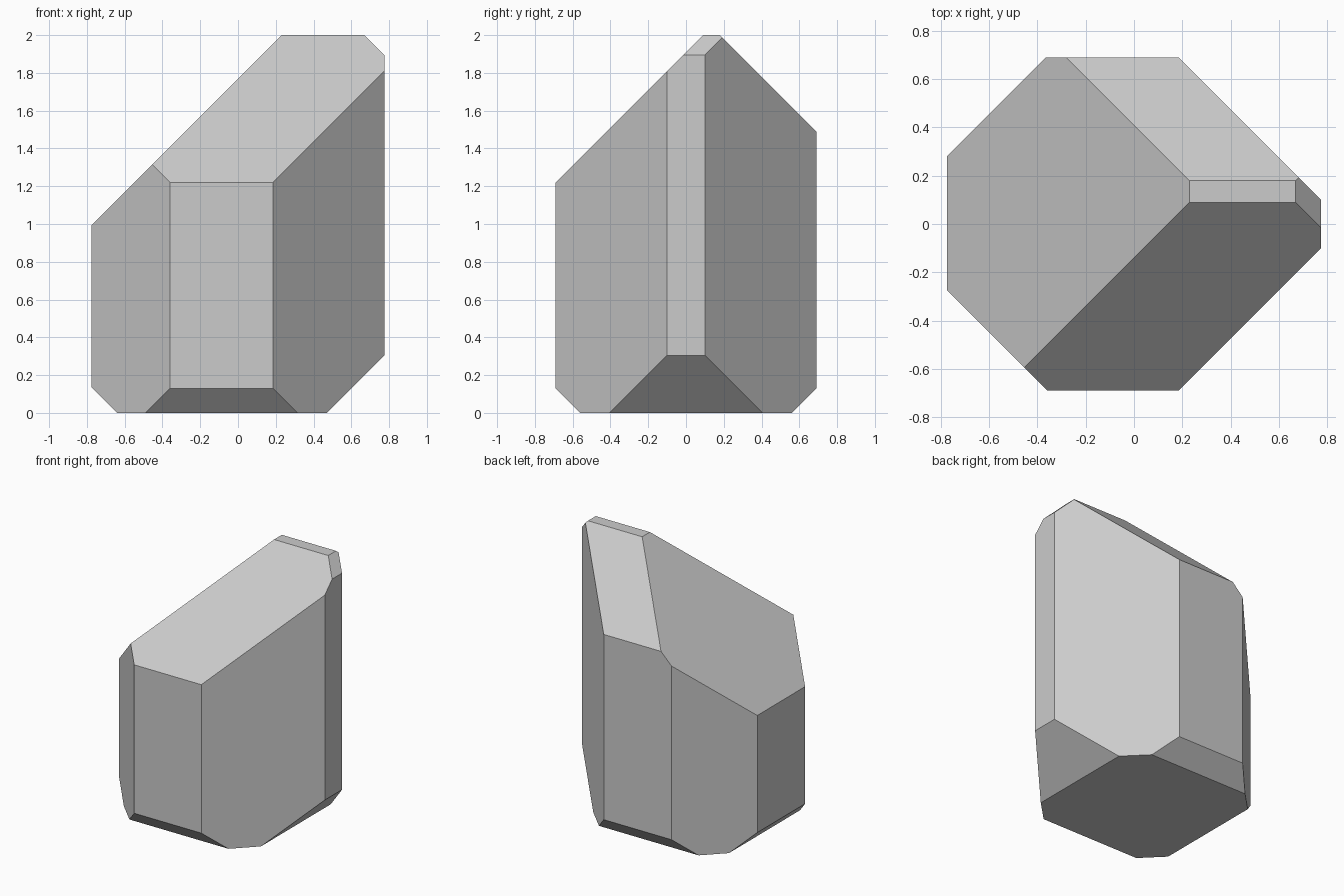
import bpy, bmesh
from mathutils import Vector

if "Cube" in bpy.data.objects:
    bpy.data.objects.remove(bpy.data.objects["Cube"])

X, Y, H = 0.775, 0.69, 2.0   # half width, half depth, height

# Each cut keeps points with direction . point <= offset
CUTS = [
    # vertical corners
    ((1, 1, 0), 0.875), ((1, -1, 0), 0.875),
    ((-1, 1, 0), 1.055), ((-1, -1, 0), 1.05),
    # top slopes: left, right, front, back
    ((-1, 0, 1), 1.77), ((1, 0, 1), 2.67),
    ((0, -1, 1), 1.91), ((0, 1, 1), 2.18),
    # bottom bevels: left, right, front, back
    ((-1, 0, -1), 0.64), ((1, 0, -1), 0.47),
    ((0, -1, -1), 0.56), ((0, 1, -1), 0.56),
]


def slice_off(bm, direction, offset):
    """Cut the solid with a plane and cap the opening with one flat face."""
    n = Vector(direction)
    geom = bm.verts[:] + bm.edges[:] + bm.faces[:]
    bmesh.ops.bisect_plane(bm, geom=geom, dist=1e-5, plane_co=n * offset / n.length_squared,
                           plane_no=n.normalized(), clear_outer=True)
    rim = [e for e in bm.edges if e.is_boundary]
    bmesh.ops.contextual_create(bm, geom=rim)


# Faceted stone: a block with every edge sliced at 45 degrees
bm = bmesh.new()
bmesh.ops.create_cube(bm, size=1)
bmesh.ops.scale(bm, vec=(2 * X, 2 * Y, H), verts=bm.verts)
bmesh.ops.translate(bm, vec=(0, 0, H / 2), verts=bm.verts)
for direction, offset in CUTS:
    slice_off(bm, direction, offset)
bmesh.ops.recalc_face_normals(bm, faces=bm.faces)

mesh = bpy.data.meshes.new("faceted_stone")
bm.to_mesh(mesh)
bm.free()
stone = bpy.data.objects.new("faceted_stone", mesh)
bpy.context.collection.objects.link(stone)
